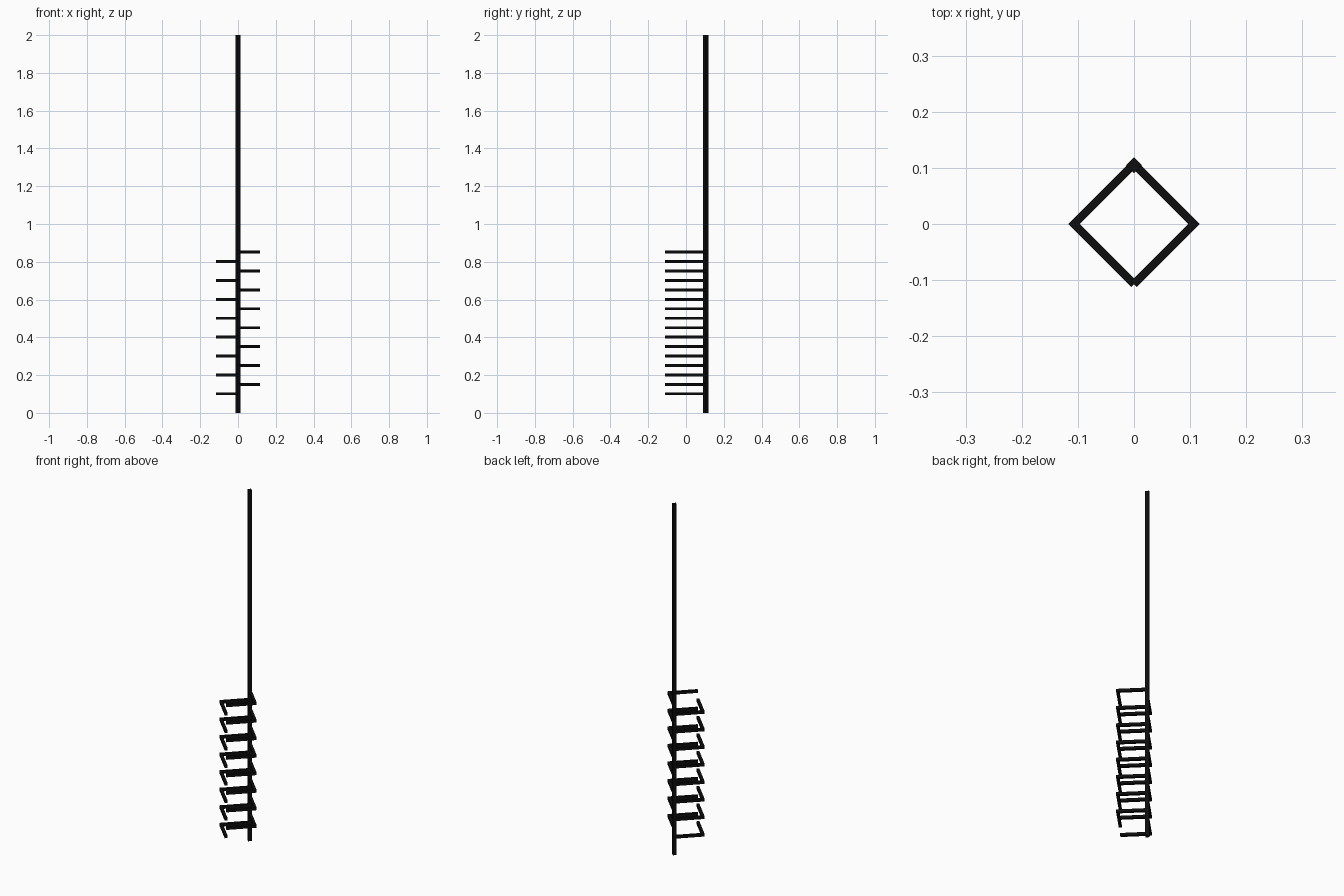
import bpy, bmesh
from mathutils import Vector

if "Cube" in bpy.data.objects:
    bpy.data.objects.remove(bpy.data.objects["Cube"])

black = bpy.data.materials.new("black")
black.diffuse_color = (0.004, 0.004, 0.004, 1)
black.use_nodes = True
black.node_tree.nodes["Principled BSDF"].inputs["Base Color"].default_value = black.diffuse_color

C = 0.107        # distance of bar centreline corners from the axis
H = 0.0075       # half thickness of a bar
POLE_Y = 0.1045  # pole centre
POLE_R = 0.0141  # half diagonal of the square pole


def prism(name, outline, z0, z1):
    """Extrude a flat outline from z0 to z1."""
    bm = bmesh.new()
    face = bm.faces.new([bm.verts.new((x, y, z0)) for x, y in outline])
    up = bmesh.ops.extrude_face_region(bm, geom=[face])["geom"]
    verts = [v for v in up if isinstance(v, bmesh.types.BMVert)]
    bmesh.ops.translate(bm, verts=verts, vec=Vector((0, 0, z1 - z0)))
    bmesh.ops.recalc_face_normals(bm, faces=bm.faces)
    mesh = bpy.data.meshes.new(name)
    bm.to_mesh(mesh)
    bm.free()
    mesh.materials.append(black)
    obj = bpy.data.objects.new(name, mesh)
    bpy.context.collection.objects.link(obj)
    return obj


# Tall square pole turned 45 degrees
prism("pole", [(0, POLE_Y - POLE_R), (POLE_R, POLE_Y),
               (0, POLE_Y + POLE_R), (-POLE_R, POLE_Y)], 0, 2)

# Bent hooks alternating left and right up the pole
d = H * 0.7071
m = H * 1.4142
hook = [(d, C + d), (C + m, 0), (d, -C - d),
        (-d, -C + d), (C - m, 0), (-d, C - d)]
for i in range(16):
    side = -1 if i % 2 == 0 else 1
    z = 0.101 + 0.05 * i
    prism("hook_%02d" % (i + 1), [(side * x, y) for x, y in hook], z - H, z + H)
